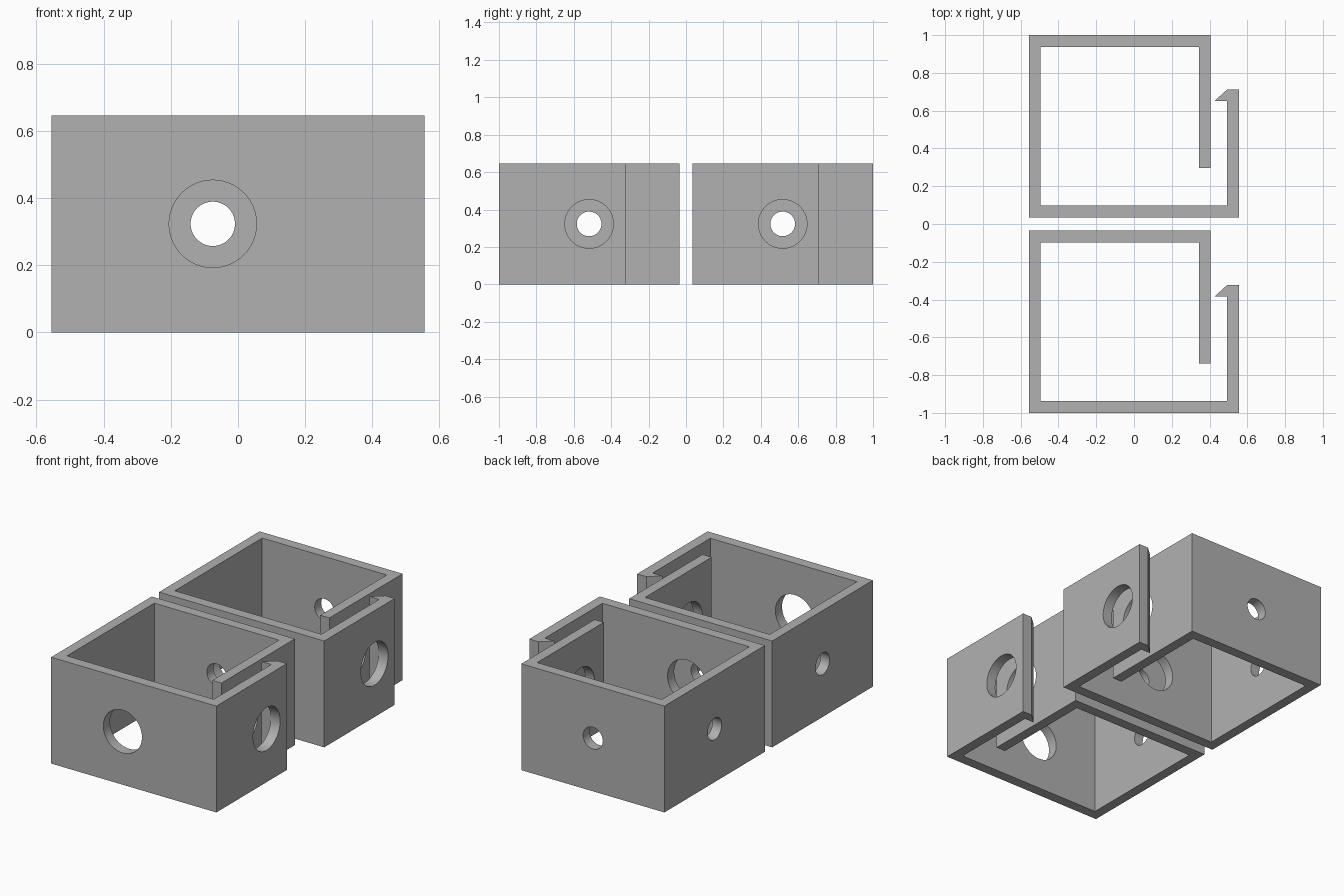
import bpy, bmesh, math
from mathutils import Matrix, Vector

if "Cube" in bpy.data.objects:
    bpy.data.objects.remove(bpy.data.objects["Cube"])

HEIGHT = 0.646
PITCH = 1.035          # spacing between the two brackets
MID_X, MID_Y, MID_Z = -0.075, 0.517, HEIGHT / 2
BIG, SMALL = 0.13, 0.066

grey = bpy.data.materials.new("plain grey")
grey.diffuse_color = (0.44, 0.44, 0.44, 1)
grey.use_nodes = True
grey.node_tree.nodes["Principled BSDF"].inputs["Base Color"].default_value = grey.diffuse_color

# Outline of the bracket: box wall, inner flap, outer flap with hook
PROFILE = [
    (-0.555, 1.0), (-0.555, 0.035), (0.555, 0.035), (0.555, 0.711),
    (0.492, 0.711), (0.427, 0.652), (0.492, 0.652), (0.492, 0.099),
    (-0.494, 0.099), (-0.494, 0.937), (0.344, 0.937), (0.344, 0.297),
    (0.406, 0.297), (0.406, 1.0),
]


def new_object(name, bm):
    bmesh.ops.recalc_face_normals(bm, faces=bm.faces)
    mesh = bpy.data.meshes.new(name)
    bm.to_mesh(mesh)
    bm.free()
    mesh.materials.append(grey)
    obj = bpy.data.objects.new(name, mesh)
    bpy.context.collection.objects.link(obj)
    return obj


def make_cutter():
    """Large holes at front and right, small holes at back and left."""
    bm = bmesh.new()
    along_x = Matrix.Rotation(math.pi / 2, 4, 'Y')
    along_y = Matrix.Rotation(math.pi / 2, 4, 'X')
    holes = [
        ((MID_X, 0.07, MID_Z), along_y, BIG, 0.2),
        ((MID_X, 0.97, MID_Z), along_y, SMALL, 0.2),
        ((0.45, MID_Y, MID_Z), along_x, BIG, 0.4),
        ((-0.525, MID_Y, MID_Z), along_x, SMALL, 0.2),
    ]
    for centre, turn, radius, depth in holes:
        bmesh.ops.create_cone(bm, cap_ends=True, segments=64, radius1=radius,
                              radius2=radius, depth=depth,
                              matrix=Matrix.Translation(centre) @ turn)
    return new_object("hole_cutter", bm)


# Extruded bracket body
bm = bmesh.new()
base = bm.faces.new([bm.verts.new((x, y, 0)) for x, y in PROFILE])
top = bmesh.ops.extrude_face_region(bm, geom=[base], use_keep_orig=True)
bmesh.ops.translate(bm, vec=Vector((0, 0, HEIGHT)),
                    verts=[v for v in top["geom"] if isinstance(v, bmesh.types.BMVert)])
back = new_object("back_bracket", bm)

# Drill the holes and bake the result
cutter = make_cutter()
mod = back.modifiers.new("holes", 'BOOLEAN')
mod.operation = 'DIFFERENCE'
mod.solver = 'EXACT'
mod.object = cutter
bpy.context.view_layer.objects.active = back
back.select_set(True)
bpy.ops.object.modifier_apply(modifier=mod.name)
bpy.data.objects.remove(cutter)
bpy.ops.object.shade_smooth_by_angle(angle=math.radians(30))

# Second identical bracket in front
front = back.copy()
front.data = back.data.copy()
front.name = "front_bracket"
front.location.y = -PITCH
bpy.context.collection.objects.link(front)
